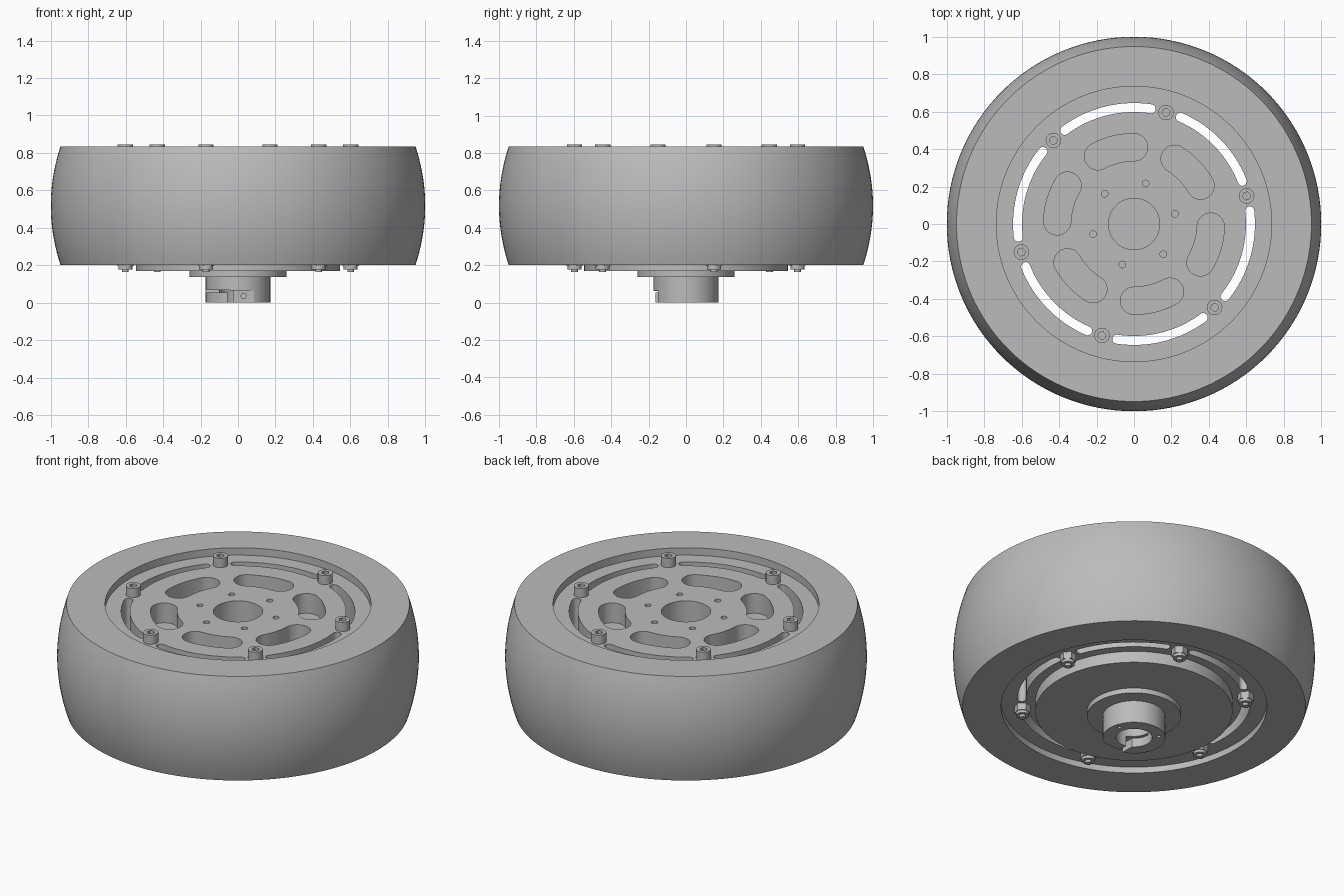
import bpy, bmesh
from math import pi, sin, cos, radians
from mathutils import Matrix, Vector

if "Cube" in bpy.data.objects:
    bpy.data.objects.remove(bpy.data.objects["Cube"])

grey = bpy.data.materials.new("plain grey")
grey.use_nodes = True
COLOUR = (0.5, 0.5, 0.5, 1)
grey.diffuse_color = COLOUR
grey.node_tree.nodes["Principled BSDF"].inputs["Base Color"].default_value = COLOUR

TURN = [radians(14 + 60 * i) for i in range(6)]   # bolt directions
BETWEEN = [a + radians(30) for a in TURN]         # slot directions


def polar(r, a):
    return Vector((r * cos(a), r * sin(a)))


def finish(bm, name):
    bmesh.ops.recalc_face_normals(bm, faces=bm.faces)
    mesh = bpy.data.meshes.new(name)
    bm.to_mesh(mesh)
    bm.free()
    mesh.materials.append(grey)
    ob = bpy.data.objects.new(name, mesh)
    bpy.context.collection.objects.link(ob)
    return ob


def prism(bm, outline, z0, z1):
    """Closed upright prism over a flat outline."""
    low = [bm.verts.new((p[0], p[1], z0)) for p in outline]
    high = [bm.verts.new((p[0], p[1], z1)) for p in outline]
    bm.faces.new(low[::-1])
    bm.faces.new(high)
    for i in range(len(low)):
        j = (i + 1) % len(low)
        bm.faces.new((low[i], low[j], high[j], high[i]))


def circle(r, n, centre=(0, 0), start=0.0):
    return [Vector(centre) + polar(r, start + 2 * pi * i / n) for i in range(n)]


def arc_slot(r, half_width, mid, half_span):
    """Slot bent along a circle, with round ends."""
    a0, a1, n = mid - half_span, mid + half_span, 16
    steps = [i / n for i in range(n + 1)]
    pts = [polar(r + half_width, a0 + (a1 - a0) * t) for t in steps]
    pts += [polar(r, a1) + polar(half_width, a1 + pi * t) for t in steps[1:-1]]
    pts += [polar(r - half_width, a1 - (a1 - a0) * t) for t in steps]
    pts += [polar(r, a0) + polar(half_width, a0 + pi + pi * t) for t in steps[1:-1]]
    return pts


def box(bm, x0, x1, y0, y1, z0, z1):
    prism(bm, [(x0, y0), (x1, y0), (x1, y1), (x0, y1)], z0, z1)


def lathe(name, profile, segments=128, closed=False):
    bm = bmesh.new()
    verts = [bm.verts.new((r, 0, z)) for r, z in profile]
    pairs = list(zip(verts, verts[1:] + verts[:1]))
    edges = [bm.edges.new(p) for p in (pairs if closed else pairs[:-1])]
    bmesh.ops.spin(bm, geom=verts + edges, cent=(0, 0, 0), axis=(0, 0, 1),
                   angle=2 * pi, steps=segments, use_duplicate=False)
    bmesh.ops.remove_doubles(bm, verts=bm.verts, dist=0.0001)
    return finish(bm, name)


def cut(ob, bm):
    """Subtract the bmesh from the object and drop the cutter."""
    cutter = finish(bm, "cutter")
    cutter.hide_render = True
    mod = ob.modifiers.new("cut", "BOOLEAN")
    mod.operation, mod.solver, mod.object = "DIFFERENCE", "EXACT", cutter
    deps = bpy.context.evaluated_depsgraph_get()
    mesh = bpy.data.meshes.new_from_object(ob.evaluated_get(deps))
    ob.modifiers.clear()
    ob.data = mesh
    bpy.data.objects.remove(cutter)


# Tyre: ring with a crowned tread
TOP, BOTTOM, RIM_R = 0.835, 0.2, 0.735
n = 20
tread = []
for i in range(n + 1):
    t = 2 * i / n - 1
    tread.append((1 - 0.052 * t * t, BOTTOM + (TOP - BOTTOM) * i / n))
tyre = lathe("tyre", [(RIM_R, BOTTOM)] + tread + [(RIM_R, TOP)], closed=True)

# Rim: recessed on both sides, with a raised plate underneath
FACE, UNDER = 0.79, 0.237
rim = lathe("rim", [(0, FACE), (RIM_R, FACE), (RIM_R, UNDER), (0.545, UNDER),
                    (0.545, 0.168), (0, 0.168)])
slots = bmesh.new()
for a in BETWEEN:
    prism(slots, arc_slot(0.622, 0.024, a, radians(22.5)), 0.1, 0.9)
    prism(slots, arc_slot(0.41, 0.073, a, radians(14)), FACE - 0.12, 0.9)
for a in TURN:
    prism(slots, circle(0.018, 16, polar(0.225, a)), FACE - 0.04, 0.9)
prism(slots, circle(0.137, 64), FACE - 0.2, 0.9)
cut(rim, slots)

# Hub: flange and split clamp collar
hub = lathe("hub", [(0, 0.17), (0.26, 0.17), (0.26, 0.137), (0.173, 0.137),
                    (0.173, 0), (0, 0)], 64)
bore = bmesh.new()
prism(bore, circle(0.1, 48), -0.1, 0.15)
cut(hub, bore)
split = bmesh.new()
box(split, -0.055, -0.025, -0.3, -0.05, -0.1, 0.062)
cut(hub, split)
gap = bmesh.new()
box(gap, -0.3, -0.04, -0.3, 0.0, 0.055, 0.067)
cut(hub, gap)
ear = bmesh.new()
box(ear, -0.03, 0.12, -0.3, -0.15, -0.1, 0.065)
cut(hub, ear)
screw = bmesh.new()
prism(screw, circle(0.014, 16), 0.11, 0.2)
bmesh.ops.transform(screw, verts=screw.verts,
                    matrix=Matrix.Translation((0.03, 0, 0.035)) @ Matrix.Rotation(pi / 2, 4, "X"))
cut(hub, screw)
threads = bmesh.new()
for a in TURN[::2]:
    prism(threads, circle(0.011, 12, polar(0.138, a)), -0.1, 0.03)
cut(hub, threads)

# Bolts with socket heads above, nuts and stub ends below
parts = [tyre, rim, hub]
for i, a in enumerate(TURN):
    c = polar(0.62, a)
    bm = bmesh.new()
    prism(bm, circle(0.041, 32, c), FACE - 0.01, 0.845)
    bolt = finish(bm, f"bolt_head_{i + 1}")
    socket = bmesh.new()
    prism(socket, circle(0.022, 6, c, a), 0.815, 0.9)
    cut(bolt, socket)
    bm = bmesh.new()
    prism(bm, circle(0.045, 6, c, a), 0.195, UNDER + 0.01)
    prism(bm, circle(0.037, 24, c), 0.178, 0.195)
    prism(bm, circle(0.018, 16, c), 0.163, 0.178)
    parts += [bolt, finish(bm, f"nut_{i + 1}")]

# Smooth round walls, keep edges sharp
bpy.ops.object.select_all(action="DESELECT")
for ob in parts:
    ob.select_set(True)
bpy.context.view_layer.objects.active = tyre
bpy.ops.object.shade_smooth_by_angle(angle=radians(30))
